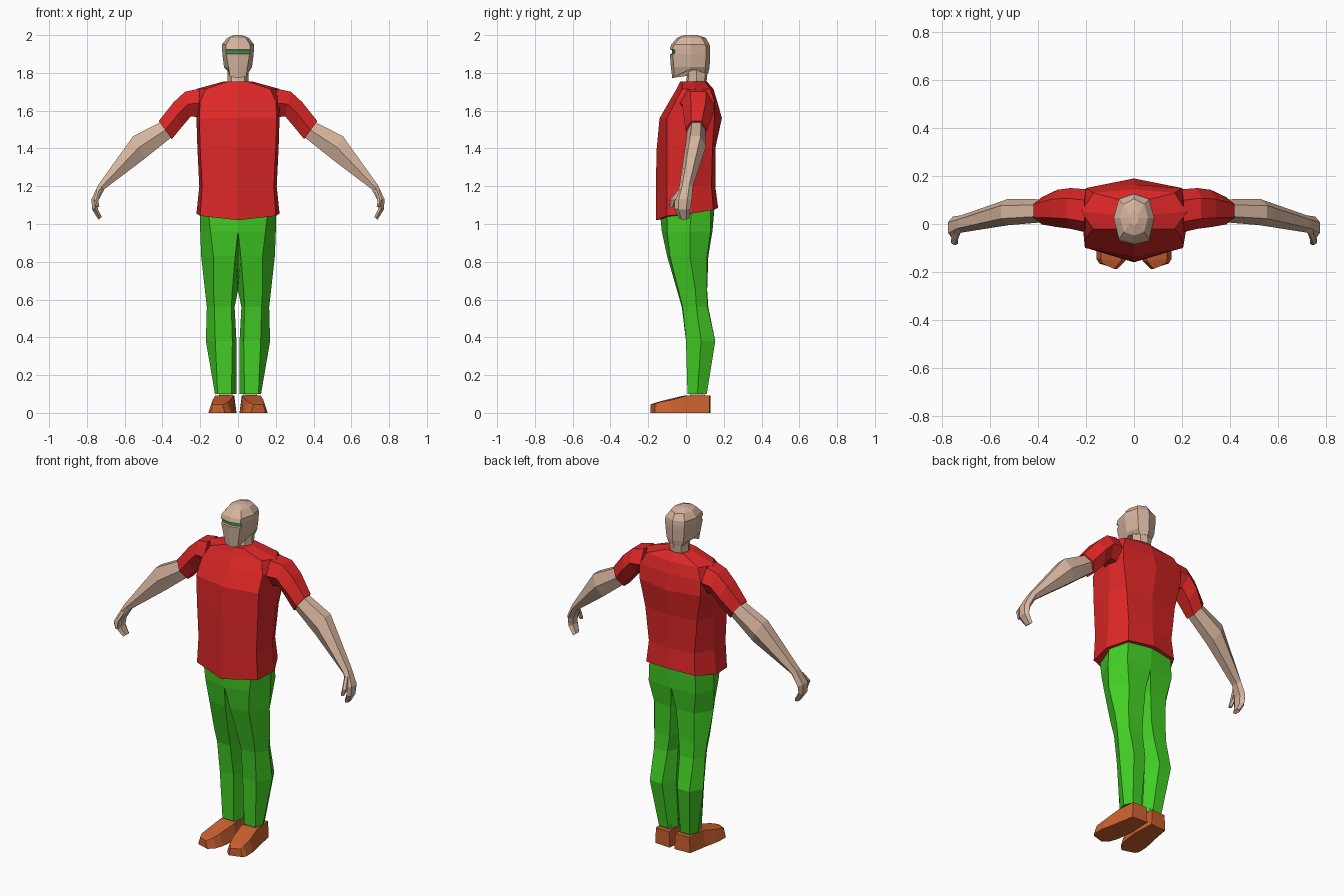
import bpy, bmesh, math
from mathutils import Vector


def material(name, rgb):
    m = bpy.data.materials.new(name)
    m.diffuse_color = (*rgb, 1)
    return m


SKIN = material("skin", (0.67, 0.46, 0.34))
RED = material("shirt red", (0.72, 0.02, 0.02))
GREEN = material("trouser green", (0.055, 0.62, 0.018))
ORANGE = material("shoe orange", (0.6, 0.12, 0.03))
EYE = material("eye green", (0.03, 0.3, 0.05))


def loft(name, rings, mats, mirror=False, rule=None):
    """Skin closed rings of points, cap both ends, optionally mirror in x."""
    bm = bmesh.new()
    rows = [[bm.verts.new(p) for p in ring] for ring in rings]
    n = len(rows[0])
    for a, b in zip(rows, rows[1:]):
        for i in range(n):
            j = (i + 1) % n
            bm.faces.new((a[i], a[j], b[j], b[i]))
    bm.faces.new(rows[0][::-1])
    bm.faces.new(rows[-1])
    bmesh.ops.recalc_face_normals(bm, faces=bm.faces)
    if rule:
        for f in bm.faces:
            f.material_index = rule(f.calc_center_median())
    mesh = bpy.data.meshes.new(name)
    bm.to_mesh(mesh)
    bm.free()
    for m in mats:
        mesh.materials.append(m)
    ob = bpy.data.objects.new(name, mesh)
    bpy.context.collection.objects.link(ob)
    if mirror:
        ob.modifiers.new("mirror", 'MIRROR').use_mirror_merge = False
    return ob


def whole(half):
    """Complete a half ring running from front centre to back centre."""
    return half + [(-x, y, z) for x, y, z in half[-2:0:-1]]


def level(z, *xy):
    return [(x, y, z) for x, y in xy]


def limb(*stations):
    """Six-sided rings: centre, half height, half depth, tilt of the up axis."""
    rings = []
    for c, h, w, tilt in stations:
        up = Vector((math.sin(math.radians(tilt)), 0, math.cos(math.radians(tilt))))
        rings.append([Vector(c) + up * (h / 0.866 * math.sin(a)) + Vector((0, w * math.cos(a), 0))
                      for a in (i * math.pi / 3 for i in range(6))])
    return rings


# Shirt body
loft("shirt_body", [whole(r) for r in (
    [(0, -.16, 1.02), (.2, -.1, 1.043), (.22, .03, 1.055), (.16, .145, 1.075), (0, .17, 1.085)],
    level(1.2, (0, -.16), (.19, -.1), (.205, .03), (.15, .135), (0, .155)),
    level(1.4, (0, -.155), (.2, -.1), (.215, .04), (.17, .14), (0, .155)),
    level(1.56, (0, -.14), (.205, -.1), (.22, .05), (.2, .15), (0, .19)),
    level(1.65, (0, -.088), (.2, -.055), (.23, .05), (.2, .15), (0, .165)),
    level(1.715, (0, -.05), (.17, -.02), (.22, .05), (.17, .13), (0, .145)),
    level(1.755, (0, -.03), (.05, -.02), (.075, .04), (.055, .1), (0, .11)))], [RED])

# Sleeves
loft("sleeve", limb(
    ((.20, .055, 1.64), .076, .09, 5),
    ((.265, .065, 1.635), .067, .085, 13),
    ((.32, .065, 1.578), .07, .078, 17),
    ((.385, .055, 1.497), .059, .057, 36)), [RED], mirror=True)

# Arms, ending in a curled hand
loft("arm", limb(
    ((.345, .06, 1.54), .045, .042, 38),
    ((.385, .055, 1.497), .05, .048, 36),
    ((.525, .05, 1.405), .067, .055, 27),
    ((.722, 0, 1.198), .02, .036, 48),
    ((.757, -.015, 1.13), .019, .046, 80),
    ((.758, -.02, 1.08), .015, .042, 98),
    ((.73, -.01, 1.03), .011, .028, 125)), [SKIN], mirror=True)
loft("thumb", limb(
    ((.735, -.025, 1.18), .012, .02, 70),
    ((.752, -.07, 1.125), .012, .018, 85),
    ((.742, -.077, 1.09), .008, .01, 100)), [SKIN], mirror=True)

# Neck
loft("neck", [whole(level(z, (0, f), (.035, f + .01), (.055, .055), (.038, b - .012), (0, b)))
              for z, f, b in ((1.72, -.005, .105), (1.78, .005, .112), (1.86, .0, .118))], [SKIN])


# Head, with a recessed eye band
def head_ring(z, front, corner_x, side_x, back):
    return level(z, (0, front), (corner_x, front + .015), (side_x, .025),
                 (side_x * .75, back - .022), (0, back))


loft("head", [whole(r) for r in (
    [(0, -.073, 1.773), (.043, -.062, 1.78), (.057, .025, 1.82), (.045, .1, 1.8), (0, .118, 1.8)],
    head_ring(1.83, -.08, .05, .074, .125),
    head_ring(1.9, -.085, .062, .083, .128),
    head_ring(1.903, -.074, .064, .083, .128),
    head_ring(1.92, -.074, .064, .084, .128),
    head_ring(1.925, -.086, .064, .084, .128),
    head_ring(1.95, -.078, .063, .085, .125),
    head_ring(1.985, -.048, .042, .058, .105),
    head_ring(2.0, -.01, .015, .02, .06))], [SKIN, EYE],
    rule=lambda c: int(1.905 < c.z < 1.918 and c.y < -.05))

# Trouser legs: inner points meet the centre above the crotch
loft("trouser_leg", [
    level(.1, (.035, .008), (.108, .008), (.122, .06), (.1, .11), (.04, .11), (.008, .06)),
    level(.38, (.03, 0), (.12, 0), (.17, .08), (.13, .155), (.05, .155), (.008, .08)),
    level(.56, (.035, -.022), (.125, -.018), (.165, .055), (.13, .115), (.04, .118), (.018, .05)),
    level(.65, (.03, -.048), (.13, -.04), (.175, .05), (.13, .11), (.03, .112), (0, .045)),
    level(.83, (.015, -.1), (.13, -.085), (.195, .02), (.13, .112), (.018, .118), (0, .03)),
    level(.96, (0, -.128), (.145, -.1), (.2, .02), (.155, .13), (0, .14), (0, .02)),
    level(1.08, (0, -.14), (.16, -.1), (.2, .03), (.15, .13), (0, .15), (0, .02))],
    [GREEN], mirror=True)

# Ankles
loft("ankle", [level(z, (.03, .02), (.1, .02), (.1, .1), (.03, .1)) for z in (.07, .12)],
     [SKIN], mirror=True)


# Shoes: cross-sections from heel to toe, toes turned out
def shoe_ring(y_in, y_out, x_in, x_out, top, inset):
    return [(x_in, y_in, 0), (x_out, y_out, 0),
            (x_out - inset, y_out, top), (x_in + inset, y_in, top)]


loft("shoe", [
    shoe_ring(.13, .125, .015, .115, .093, .005),
    shoe_ring(-.005, .01, .008, .135, .093, .015),
    shoe_ring(-.11, -.08, .022, .155, .068, .02),
    shoe_ring(-.155, -.145, .037, .157, .056, .018),
    shoe_ring(-.188, -.165, .07, .145, .045, .012)], [ORANGE], mirror=True)
